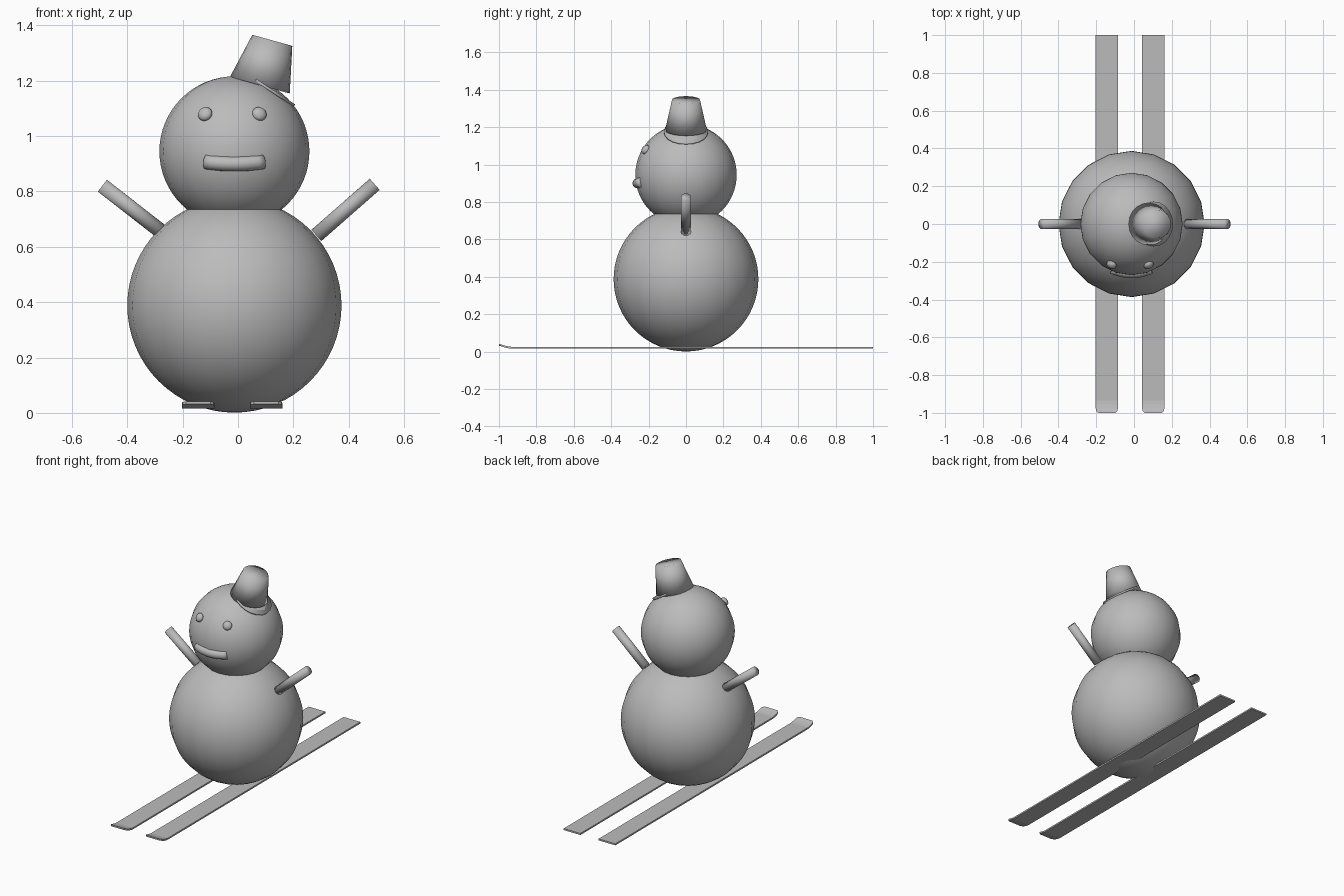
import bpy, bmesh, math
from mathutils import Vector

if "Cube" in bpy.data.objects:
    bpy.data.objects.remove(bpy.data.objects["Cube"])

grey = bpy.data.materials.new("plain grey")
grey.diffuse_color = (0.5, 0.5, 0.5, 1)
grey.use_nodes = True
grey.node_tree.nodes["Principled BSDF"].inputs["Base Color"].default_value = grey.diffuse_color


def finish(name, smooth=True):
    """Name the active object, colour it and set its shading."""
    ob = bpy.context.object
    ob.name = name
    ob.data.materials.append(grey)
    if smooth:
        bpy.ops.object.shade_smooth()
    return ob


def ball(name, centre, radius, segments, rings):
    bpy.ops.mesh.primitive_uv_sphere_add(
        segments=segments, ring_count=rings, radius=radius, location=centre)
    return finish(name)


def rod(name, start, end, r1, r2, sides=20):
    """Closed cylinder or cone between two points."""
    a, b = Vector(start), Vector(end)
    bpy.ops.mesh.primitive_cone_add(
        vertices=sides, radius1=r1, radius2=r2, depth=(b - a).length,
        location=(a + b) / 2, rotation=(b - a).to_track_quat('Z', 'Y').to_euler())
    return finish(name)


# Snow body and head
CX = -0.013
head_centre = Vector((CX, 0, 0.945))
ball("body", (CX, 0, 0.388), 0.387, 20, 32)
ball("head", head_centre, 0.271, 20, 32)

# Eyes, flattened against the head
for side, x in (("left", -0.119), ("right", 0.077)):
    place = Vector((x, -0.216, 1.08))
    eye = ball(side + "_eye", place, 0.027, 16, 10)
    eye.scale = (1, 1, 0.7)
    eye.rotation_euler = (place - head_centre).to_track_quat('Z', 'Y').to_euler()

# Mouth: a short tube bent around the face, sagging in the middle
bm = bmesh.new()
rings = []
STEPS, SIDES, R = 10, 16, 0.027
for i in range(STEPS + 1):
    t = 2 * i / STEPS - 1
    c = Vector((CX + 0.102 * t, -0.259 + 0.022 * t * t, 0.9 + 0.007 * t * t))
    along = Vector((0.102, 0.044 * t, 0.014 * t)).normalized()
    out = along.cross(Vector((0, 0, 1))).normalized()
    up = out.cross(along)
    rings.append([bm.verts.new(c + R * (out * math.cos(a) + up * math.sin(a)))
                  for a in (2 * math.pi * k / SIDES for k in range(SIDES))])
for r0, r1 in zip(rings, rings[1:]):
    for k in range(SIDES):
        n = (k + 1) % SIDES
        bm.faces.new((r0[k], r0[n], r1[n], r1[k]))
bm.faces.new(rings[0])
bm.faces.new(rings[-1])
bmesh.ops.recalc_face_normals(bm, faces=bm.faces)
mesh = bpy.data.meshes.new("mouth")
bm.to_mesh(mesh)
bm.free()
mouth = bpy.data.objects.new("mouth", mesh)
bpy.context.collection.objects.link(mouth)
mesh.materials.append(grey)
mesh.polygons.foreach_set("use_smooth", [True] * len(mesh.polygons))

# Stick arms
rod("left_arm", (-0.268, 0, 0.648), (-0.49, 0, 0.821), 0.027, 0.027)
rod("right_arm", (0.283, 0, 0.641), (0.494, 0, 0.826), 0.027, 0.027)

# Tilted bucket hat and its slanting brim
rod("hat", (0.079, 0, 1.184), (0.124, 0, 1.346), 0.112, 0.075)
brim_centre = Vector((0.105, 0, 1.175))
brim_axis = Vector((0.546, 0, 0.838)) * 0.005
rod("hat_brim", brim_centre - brim_axis, brim_centre + brim_axis, 0.118, 0.118)

# Skis: thin strips with an upturned, slightly rounded front tip
# Each station is y, height of underside, width factor
STATIONS = [(1.0, 0.016, 1), (-0.935, 0.016, 1), (-0.955, 0.019, 1),
            (-0.975, 0.024, 1), (-0.99, 0.029, 0.95), (-1.0, 0.032, 0.75)]
for side, x in (("left", -0.144), ("right", 0.102)):
    bm = bmesh.new()
    loops = []
    for y, z, w in STATIONS:
        h = 0.059 * w
        loops.append([bm.verts.new((x + dx, y, z + dz)) for dx, dz in
                      ((-h, 0), (h, 0), (h, 0.01), (-h, 0.01))])
    for l0, l1 in zip(loops, loops[1:]):
        for k in range(4):
            n = (k + 1) % 4
            bm.faces.new((l0[k], l0[n], l1[n], l1[k]))
    bm.faces.new(loops[0])
    bm.faces.new(loops[-1])
    bmesh.ops.recalc_face_normals(bm, faces=bm.faces)
    mesh = bpy.data.meshes.new(side + "_ski")
    bm.to_mesh(mesh)
    bm.free()
    mesh.materials.append(grey)
    ski = bpy.data.objects.new(side + "_ski", mesh)
    bpy.context.collection.objects.link(ski)
